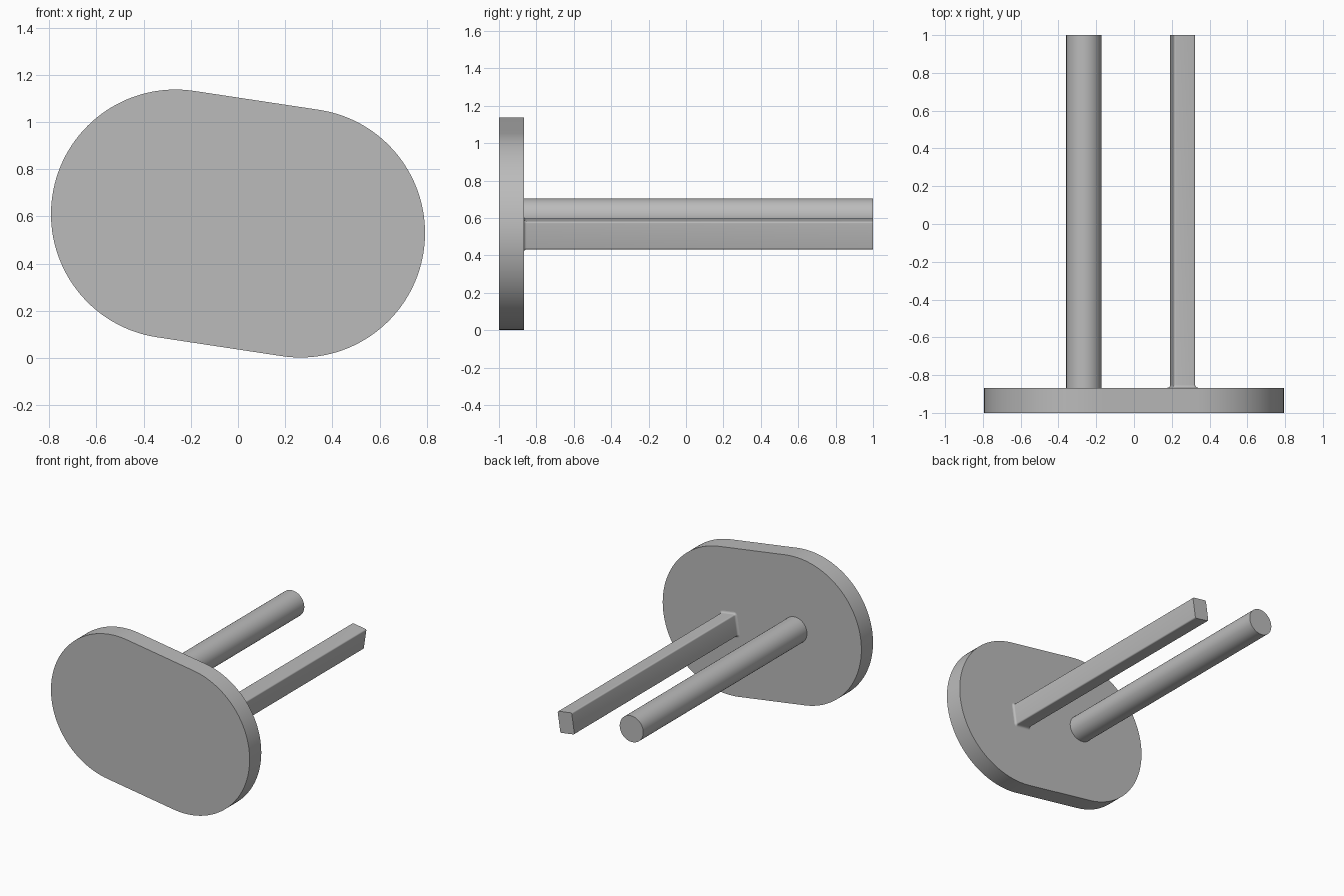
import bpy
import bmesh
from math import sin, cos, pi, radians
from mathutils import Matrix

cube = bpy.data.objects.get("Cube")
if cube:
    bpy.data.objects.remove(cube)

grey = bpy.data.materials.new("plain grey")
grey.use_nodes = True
grey.diffuse_color = (0.5, 0.5, 0.5, 1)
grey.node_tree.nodes["Principled BSDF"].inputs["Base Color"].default_value = (0.5, 0.5, 0.5, 1)

FRONT, PLATE_BACK, BACK = -1.0, -0.867, 1.0
# All parts share the slight clockwise tilt of the plate
TILT = Matrix.Translation((0, 0, 0.57)) @ Matrix.Rotation(radians(8.6), 4, 'Y')


def outline(centres, radius, start, steps):
    """Rounded outline: one equal arc around each centre, anticlockwise."""
    span = 2 * pi / len(centres)
    count = steps if len(centres) == 1 else steps + 1
    points = []
    for i, (x, z) in enumerate(centres):
        for k in range(count):
            a = start + span * (i + k / steps)
            points.append((x + radius * cos(a), z + radius * sin(a)))
    return points


def loft(name, centres, sections, start=0.0, steps=64):
    """Solid running along y through sections of (y, corner radius)."""
    bm = bmesh.new()
    rings = [[bm.verts.new((x, y, z)) for x, z in outline(centres, r, start, steps)]
             for y, r in sections]
    for a, b in zip(rings, rings[1:]):
        for i in range(len(a)):
            j = (i + 1) % len(a)
            bm.faces.new((a[i], a[j], b[j], b[i]))
    bm.faces.new(rings[0])
    bm.faces.new(rings[-1])
    bmesh.ops.recalc_face_normals(bm, faces=bm.faces)
    bm.transform(TILT)
    mesh = bpy.data.meshes.new(name)
    bm.to_mesh(mesh)
    bm.free()
    mesh.materials.append(grey)
    obj = bpy.data.objects.new(name, mesh)
    bpy.context.collection.objects.link(obj)
    bpy.ops.object.select_all(action='DESELECT')
    obj.select_set(True)
    bpy.context.view_layer.objects.active = obj
    bpy.ops.object.shade_smooth_by_angle(angle=radians(35))
    return obj


# Face plate with two round ends
half = 0.268
loft("face_plate", [(half, 0), (-half, 0)],
     [(FRONT, 0.528), (PLATE_BACK, 0.528)], start=-pi / 2)

# Round rod on the right end centre
loft("round_rod", [(-half, 0)], [(PLATE_BACK, 0.094), (BACK, 0.094)])

# Square bar with softened edges and a small fillet where it meets the plate
edge, fillet = 0.01, 0.015
bx, bz, w, h = 0.263, -0.0165, 0.057 - edge, 0.076 - edge
corners = [(bx + sx * w, bz + sz * h)
           for sx, sz in ((1, 1), (-1, 1), (-1, -1), (1, -1))]
sections = []
for k in range(7):
    t = k / 6 * pi / 2
    sections.append((PLATE_BACK + fillet * (1 - cos(t)), edge + fillet * (1 - sin(t))))
loft("square_bar", corners, sections + [(BACK, edge)], steps=6)
